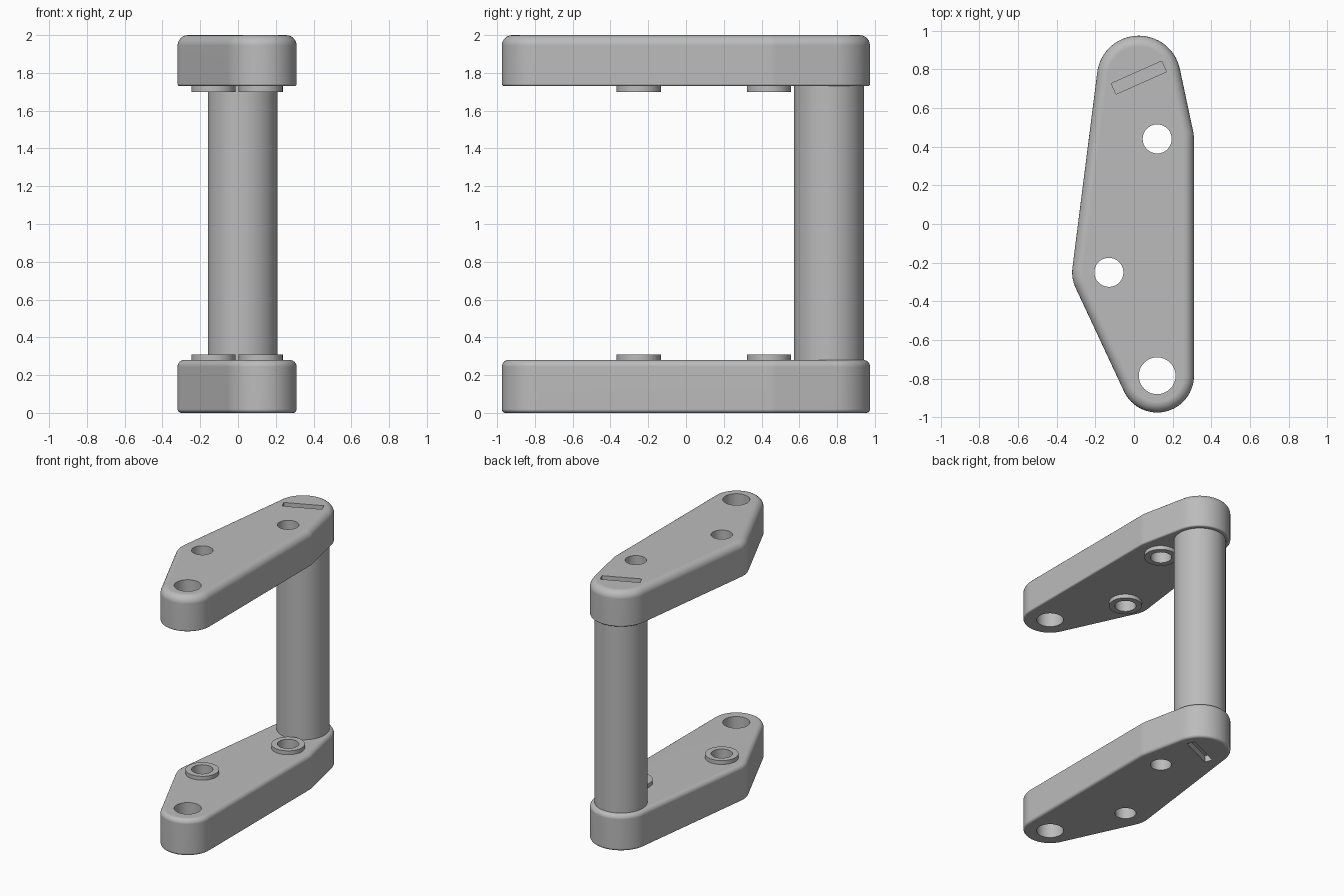
import bpy, bmesh
from math import sin, cos, pi, radians
from mathutils import Matrix, Vector
from mathutils.geometry import convex_hull_2d

cube = bpy.data.objects.get("Cube")
if cube:
    bpy.data.objects.remove(cube, do_unlink=True)

# Single grey finish
COLOUR = (0.5, 0.5, 0.5, 1)
grey = bpy.data.materials.new("satin grey")
grey.use_nodes = True
grey.diffuse_color = COLOUR
grey.node_tree.nodes["Principled BSDF"].inputs["Base Color"].default_value = COLOUR

POST = (0.025, 0.757)
BUSHES = [(0.12, 0.44), (-0.13, -0.25)]
PIN = (0.12, -0.785)
BUSH_BORE, PIN_BORE = 0.075, 0.095
SEGMENTS = 64


def make_object(name, bm):
    bmesh.ops.recalc_face_normals(bm, faces=bm.faces)
    mesh = bpy.data.meshes.new(name)
    bm.to_mesh(mesh)
    bm.free()
    mesh.materials.append(grey)
    obj = bpy.data.objects.new(name, mesh)
    bpy.context.collection.objects.link(obj)
    return obj


def finish(obj):
    obj.data.shade_smooth()
    obj.data.set_sharp_from_angle(angle=radians(32))
    obj.modifiers.new("even_shading", 'WEIGHTED_NORMAL').keep_sharp = True


def cylinder(name, centre, radius, z0, z1):
    bm = bmesh.new()
    place = Matrix.Translation((*centre, (z0 + z1) / 2))
    bmesh.ops.create_cone(bm, cap_ends=True, segments=SEGMENTS, radius1=radius,
                          radius2=radius, depth=z1 - z0, matrix=place)
    return make_object(name, bm)


def ring(name, centre, inner, outer, z0, z1):
    bm = bmesh.new()
    loops = []
    for radius, z in ((inner, z0), (outer, z0), (outer, z1), (inner, z1)):
        loops.append([bm.verts.new((centre[0] + radius * cos(2 * pi * i / SEGMENTS),
                                    centre[1] + radius * sin(2 * pi * i / SEGMENTS), z))
                      for i in range(SEGMENTS)])
    for a, b in zip(loops, loops[1:] + loops[:1]):
        for i in range(SEGMENTS):
            j = (i + 1) % SEGMENTS
            bm.faces.new((a[i], a[j], b[j], b[i]))
    finish(make_object(name, bm))


def slot_cutter(z):
    bm = bmesh.new()
    place = (Matrix.Translation((*POST, z)) @ Matrix.Rotation(radians(24), 4, 'Z')
             @ Matrix.Diagonal((0.285, 0.06, 0.1, 1)))
    bmesh.ops.create_cube(bm, size=1, matrix=place)
    return make_object("slot_cutter", bm)


# Outline: the taut band around four round lobes
lobes = [(POST, 0.217)] + [(c, 0.19) for c in BUSHES + [PIN]]
rim = [(Vector(c), r, Vector((cos(2 * pi * i / SEGMENTS), sin(2 * pi * i / SEGMENTS))))
       for c, r in lobes for i in range(SEGMENTS)]
outline = [rim[i] for i in convex_hull_2d([c + d * r for c, r, d in rim])]


def plate(name, z0, z1, low_round, high_round, slot_z):
    # Rounded edges come from stacked, inset outlines
    steps = 6
    layers = []
    for k in range(steps + 1):
        a = pi / 2 * k / steps
        layers.append((low_round * (1 - sin(a)), z0 + low_round * (1 - cos(a))))
    for k in range(steps + 1):
        a = pi / 2 * k / steps
        layers.append((high_round * (1 - cos(a)), z1 - high_round * (1 - sin(a))))
    bm = bmesh.new()
    loops = [[bm.verts.new((*(c + d * (r - inset)), z)) for c, r, d in outline]
             for inset, z in layers]
    n = len(outline)
    for a, b in zip(loops, loops[1:]):
        for i in range(n):
            j = (i + 1) % n
            bm.faces.new((a[i], a[j], b[j], b[i]))
    bm.faces.new(loops[0])
    bm.faces.new(loops[-1])
    obj = make_object(name, bm)

    # Bores and screwdriver slot
    cutters = [cylinder("bore_cutter", c, BUSH_BORE, z0 - 0.1, z1 + 0.1) for c in BUSHES]
    cutters.append(cylinder("pin_cutter", PIN, PIN_BORE, z0 - 0.1, z1 + 0.1))
    cutters.append(slot_cutter(slot_z))
    for cutter in cutters:
        cutter.hide_render = True
        mod = obj.modifiers.new("cut", 'BOOLEAN')
        mod.operation, mod.solver, mod.object = 'DIFFERENCE', 'EXACT', cutter
    evaluated = obj.evaluated_get(bpy.context.evaluated_depsgraph_get())
    cut_mesh = bpy.data.meshes.new_from_object(evaluated)
    obj.modifiers.clear()
    obj.data = cut_mesh
    for cutter in cutters:
        bpy.data.objects.remove(cutter, do_unlink=True)
    finish(obj)


plate("upper_plate", 1.73, 2.0, 0.012, 0.055, 2.0)
plate("lower_plate", 0.0, 0.28, 0.02, 0.035, 0.0)

# Post joining the plates
finish(cylinder("post", POST, 0.185, 0.27, 1.74))

# Raised bushes on the inner faces
for side, c in zip(("rear", "front"), BUSHES):
    ring("upper_bush_" + side, c, BUSH_BORE, 0.117, 1.70, 1.735)
    ring("lower_bush_" + side, c, BUSH_BORE, 0.117, 0.275, 0.31)
